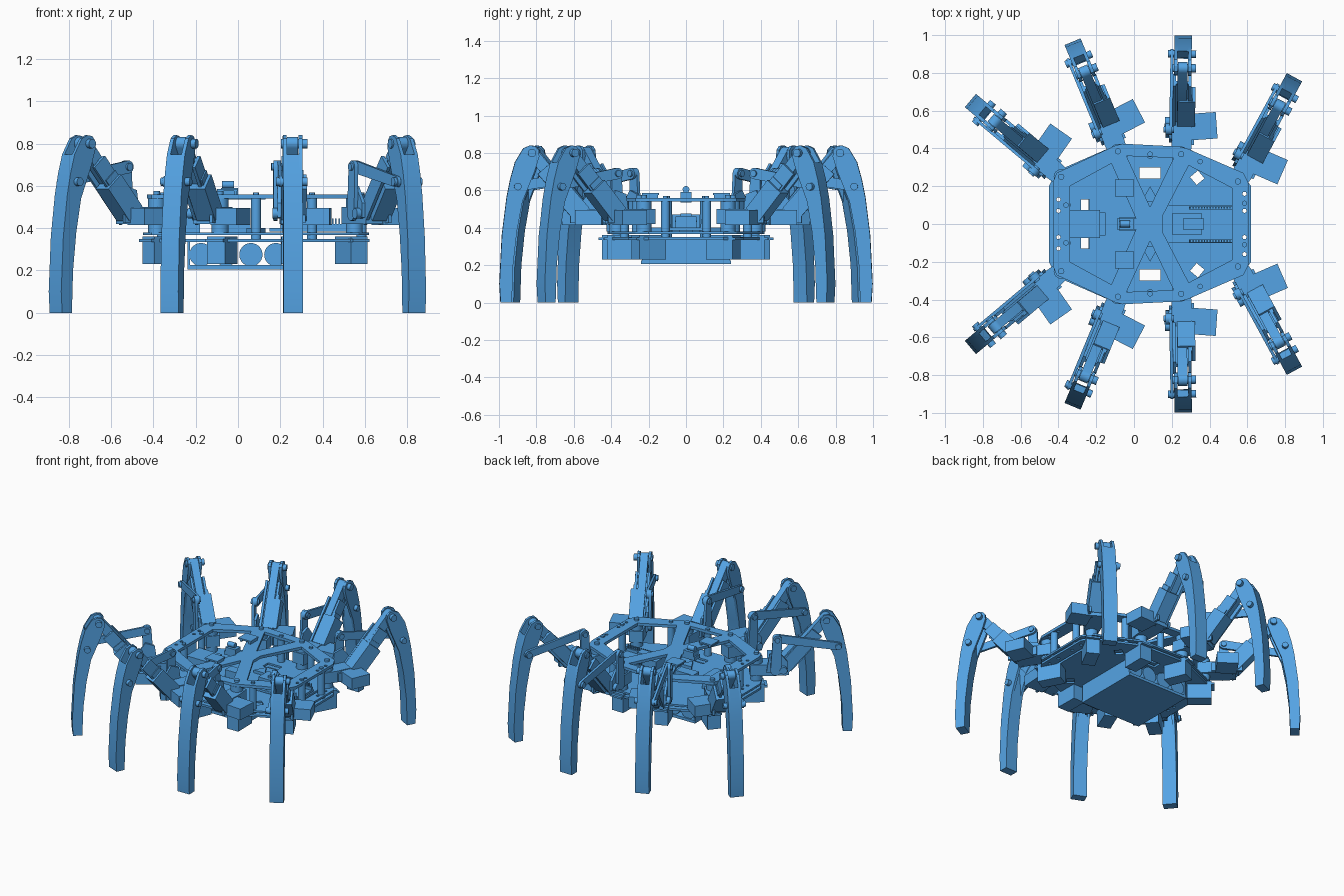
import bpy, bmesh
from math import sin, cos, pi, radians, atan2
from mathutils import Matrix

if "Cube" in bpy.data.objects:
    bpy.data.objects.remove(bpy.data.objects["Cube"])

I = Matrix.Identity(4)
AX = {'z': I,
      'y': Matrix(((1, 0, 0, 0), (0, 0, 1, 0), (0, 1, 0, 0), (0, 0, 0, 1))),
      'x': Matrix(((0, 0, 1, 0), (1, 0, 0, 0), (0, 1, 0, 0), (0, 0, 0, 1)))}
BLUE = bpy.data.materials.new("blue_plastic")
BLUE.diffuse_color = (0.09, 0.37, 0.78, 1)
BLUE.use_nodes = True
BLUE.node_tree.nodes["Principled BSDF"].inputs["Base Color"].default_value = BLUE.diffuse_color


def slab(name, loops, w0, w1, axis='z', M=I):
    """Extrude outline (first loop) with holes (other loops) from w0 to w1 along axis."""
    cu = bpy.data.curves.new(name, 'CURVE')
    cu.dimensions, cu.fill_mode, cu.extrude = '2D', 'BOTH', (w1 - w0) / 2
    for loop in loops:
        s = cu.splines.new('POLY')
        s.points.add(len(loop) - 1)
        for p, q in zip(s.points, loop):
            p.co = (q[0], q[1], 0, 1)
        s.use_cyclic_u = True
    tmp = bpy.data.objects.new(name + "_tmp", cu)
    me = bpy.data.meshes.new_from_object(tmp)
    bpy.data.objects.remove(tmp)
    bpy.data.curves.remove(cu)
    me.transform(M @ AX[axis] @ Matrix.Translation((0, 0, (w0 + w1) / 2)))
    bm = bmesh.new()
    bm.from_mesh(me)
    bmesh.ops.remove_doubles(bm, verts=bm.verts, dist=1e-5)
    bmesh.ops.recalc_face_normals(bm, faces=bm.faces)
    bm.to_mesh(me)
    bm.free()
    me.name = name
    me.materials.clear()
    me.materials.append(BLUE)
    ob = bpy.data.objects.new(name, me)
    bpy.context.collection.objects.link(ob)
    return ob


def rect(u0, v0, u1, v1):
    return [(u0, v0), (u1, v0), (u1, v1), (u0, v1)]


def circ(u, v, r, n=20):
    return [(u + r * cos(2 * pi * i / n), v + r * sin(2 * pi * i / n)) for i in range(n)]


def capsule(p, q, rp, rq, n=8):
    a = atan2(q[1] - p[1], q[0] - p[0])
    arc = lambda c, r, s: [(c[0] + r * cos(s + pi * i / n), c[1] + r * sin(s + pi * i / n)) for i in range(n + 1)]
    return arc(p, rp, a + pi / 2) + arc(q, rq, a - pi / 2)


def tilted(c, a, l0, l1, h0, h1):
    return [(c[0] + l * cos(a) - h * sin(a), c[1] + l * sin(a) + h * cos(a))
            for l, h in ((l0, h0), (l1, h0), (l1, h1), (l0, h1))]


def box(name, x0, y0, z0, x1, y1, z1, M=I):
    return slab(name, [rect(x0, y0, x1, y1)], z0, z1, 'z', M)


def both(pts):
    return pts + [(x, -y) for x, y in reversed(pts)]


# ---- legs: local x = outward, local y = toward the servo side ----
PIVOT, KNEE, PIN, HORN = (.17, .47), (.455, .80), (.53, .62), (.13, .69)
FA = atan2(KNEE[1] - PIVOT[1], KNEE[0] - PIVOT[0])
INNER = [(.562, 0), (.555, .2), (.535, .38), (.505, .54)]
OUTER = [(.545, .75), (.57, .66), (.59, .56), (.615, .36), (.628, .1), (.622, 0)]
TIP = [(.44, .70), (.415, .78), (.418, .815), (.437, .836), (.465, .84), (.50, .825)]


def leg(tag, M):
    def s(part, loops, w0, w1, axis='y'):
        return slab(tag + "_" + part, loops, w0, w1, axis, M)
    # shin: solid claw with a fork at the knee
    s("shin_core", [INNER + [(.51, .70)] + OUTER], -.03, .03)
    for k, w in enumerate((-.046, .028)):
        s(f"shin_cheek_{k}", [INNER + TIP + OUTER], w, w + .018)
    s("knee_pin", [circ(*KNEE, .022)], -.055, .07)
    s("shin_pin", [circ(*PIN, .02)], -.08, .07)
    # thigh: knee lug, channel sides, web and tilted servo
    s("thigh_lug", [capsule(PIVOT, KNEE, .03, .032)], -.026, .026)
    side = tilted(PIVOT, FA, -.03, .33, -.05, .035)
    for k, w in enumerate((-.05, .032)):
        s(f"thigh_side_{k}", [side], w, w + .016)
    s("thigh_web", [tilted(PIVOT, FA, .0, .33, .0, .02)], -.04, .04)
    s("thigh_servo", [tilted(PIVOT, FA, .01, .21, -.065, .04)], -.025, .07)
    s("thigh_servo_flange", [tilted(PIVOT, FA, -.02, .24, -.04, .035)], .045, .055)
    # rocker arm and parallel link
    s("rocker", [capsule((.12, .47), HORN, .035, .03)], -.085, -.066)
    s("rocker_brace", [[(.06, .45), (.2, .45), (.2, .52), (.14, .60), (.08, .58)]], -.066, -.05)
    s("link", [capsule(HORN, PIN, .03, .026), circ(*HORN, .012, 12)], -.066, -.05)
    s("rocker_pin", [circ(*HORN, .018)], -.095, -.04)
    s("thigh_pivot", [circ(*PIVOT, .025)], -.09, .08)
    # hip bracket between the body plates
    s("hip_bracket", [[(-.045, -.045), (.08, -.055), (.21, -.05), (.21, .045), (.05, .055), (-.045, .045)]], .42, .50, 'z')
    s("hip_disc", [circ(0, 0, .04)], .38, .54, 'z')
    s("hip_screw", [circ(0, 0, .016)], .54, .575, 'z')
    s("lift_servo", [tilted((.15, .115), radians(-5), -.07, .07, -.07, .07)], .415, .495, 'z')
    s("lift_servo_flange", [rect(.05, .05, .25, .066)], .425, .485, 'z')
    # swing servo hanging beneath the body
    s("swing_servo", [rect(-.11, -.045, .05, .045)], .23, .36, 'z')
    s("swing_servo_flange", [rect(-.14, -.045, .07, .045)], .335, .348, 'z')


HIPS = [("rear_left", -.385, .25, 140), ("mid_left", -.085, .385, 112.5),
        ("mid_right", .25, .37, 89), ("rear_right", .55, .225, 61.5)]
MY = Matrix.Diagonal((1, -1, 1, 1))
for nm, x, y, ang in HIPS:
    base = Matrix.Translation((x, y, 0)) @ Matrix.Rotation(radians(ang), 4, 'Z') @ MY
    leg("back_leg_" + nm, base)
    leg("front_leg_" + nm, MY @ base)

# ---- body plates ----
top = both([(-.43, .22), (-.41, .27), (-.10, .415), (-.06, .425), (.24, .41), (.28, .40), (.58, .27), (.61, .21)])
low = both([(-.45, .20), (-.41, .28), (-.09, .42), (.26, .41), (.57, .27), (.62, .20)])
tri = [(-.04, .36), (.21, .35), (.085, .09)]
flip = lambda pts: [(x, -y) for x, y in pts]
dots = [circ(x, sy * y, .011, 10) for x, y in ((-.40, .07), (-.40, .13), (.585, .07), (.585, .16)) for sy in (1, -1)]
slab("top_plate", [top, both([(-.34, .20), (-.12, .32), (.01, .03)]),
                   both([(.52, .19), (.29, .31), (.15, .04)]), tri, flip(tri)] + dots, .54, .56)
cut = [rect(.03, .24, .14, .30), tilted((.335, .245), radians(40), -.027, .027, -.027, .027),
       rect(-.28, .06, -.235, .13)]
cut += [flip(c) for c in cut] + [rect(.535, -.15, .55, .15)]
slab("lower_plate", [low] + cut + dots, .335, .35)
slab("middle_plate", [low] + cut + dots, .367, .38)

# small triangular gussets and spacers
for sy in (1, -1):
    slab("gusset", [[(.04, sy * .12), (.13, sy * .12), (.085, sy * .20)]], .38, .40)
    for x, y in ((.085, .37), (.35, .33), (-.36, .10), (.585, .11)):
        slab("spacer", [circ(x, sy * y, .024)], .35, .54)
        slab("spacer_screw", [circ(x, sy * y, .014, 12)], .56, .57)
    box("top_rail", -.10, sy * .19 - .045, .575, .0, sy * .19 + .045, .585)
    for x in (-.09, -.02):
        box("top_rail_post", x, sy * .19 - .04, .56, x + .015, sy * .19 + .04, .575)

# ---- battery pack ----
box("battery_tray", -.24, -.24, .205, .24, .24, .225)
for x in (-.24, .228):
    box("battery_wall", x, -.235, .225, x + .012, .235, .335)
for i in range(4):
    slab("battery", [circ(-.175 + i * .118, .275, .055, 28)], -.23, .23, 'y')

# ---- electronics on the middle plate ----
box("control_board", .15, -.10, .385, .53, .10, .40)
box("power_socket", .20, -.055, .40, .36, .055, .46)
box("socket_cap", .26, -.03, .46, .37, .03, .475)
for y in (-.09, .085):
    box("pin_header", .29, y - .008, .40, .53, y + .008, .42)
    for i in range(16):
        box("pin", .295 + i * .015, y - .004, .42, .302 + i * .015, y + .004, .445)
box("rear_servo", -.36, -.075, .38, -.18, .075, .47)
box("rear_servo_ear", -.39, -.06, .43, -.15, .06, .44)
box("connector_block", -.08, -.035, .38, .06, .035, .43)
box("switch_bridge", -.09, -.03, .535, .13, .03, .56)
box("switch_body", -.08, -.03, .56, .0, .03, .59)
slab("switch_knob", [circ(0, .605, .018)], -.075, -.02, 'x')

# smooth round parts, keep edges sharp
for ob in bpy.context.scene.objects:
    ob.select_set(True)
    bpy.context.view_layer.objects.active = ob
bpy.ops.object.shade_smooth_by_angle(angle=radians(30))
